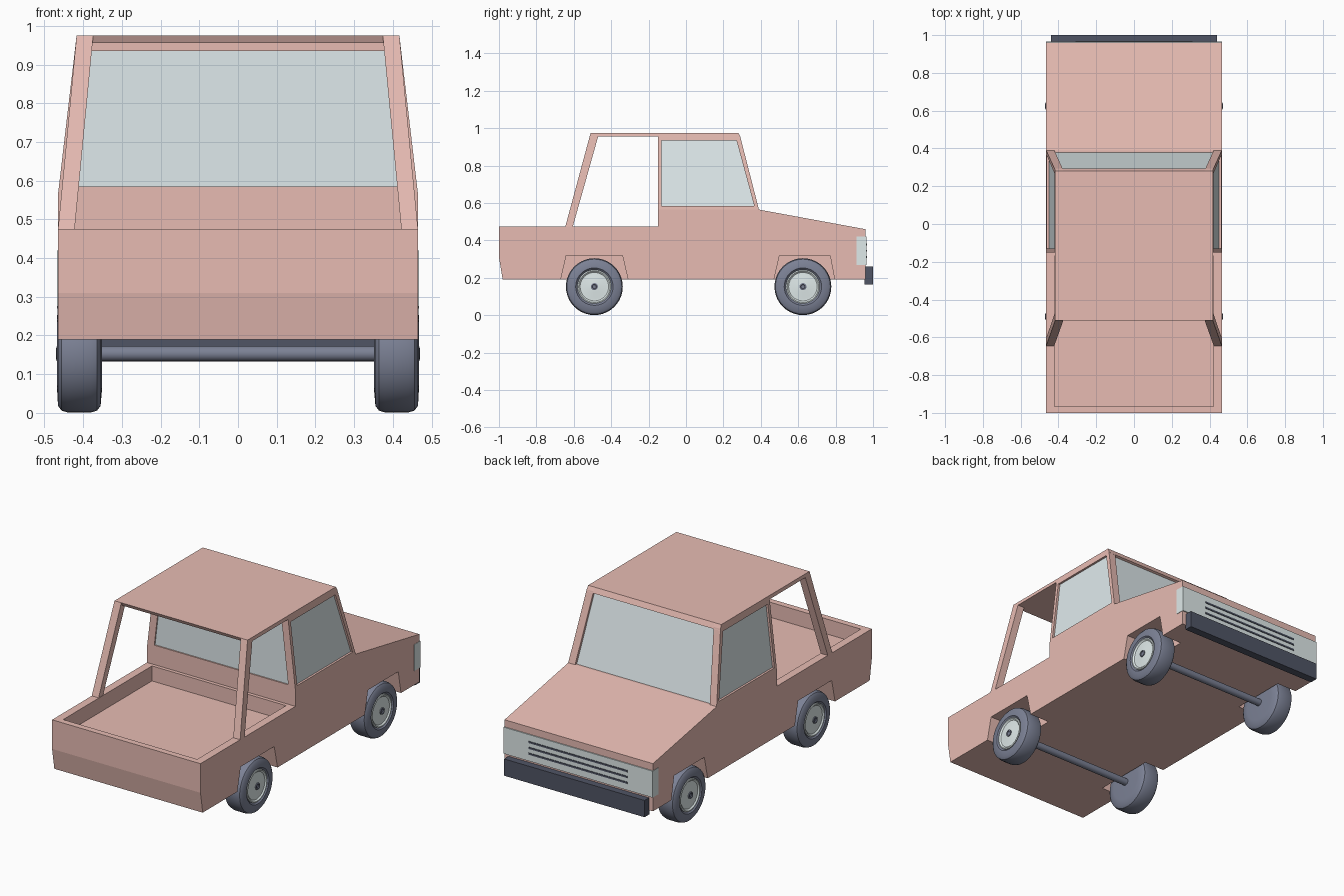
import bpy, bmesh, math

if "Cube" in bpy.data.objects:
    bpy.data.objects.remove(bpy.data.objects["Cube"])


def material(name, rgb):
    m = bpy.data.materials.new(name)
    m.diffuse_color = (*rgb, 1)
    m.use_nodes = True
    m.node_tree.nodes["Principled BSDF"].inputs["Base Color"].default_value = m.diffuse_color
    return m


PAINT = material("paint", (0.80, 0.50, 0.45))
GLASS = material("glass", (0.74, 0.82, 0.84))
TYRE = material("rubber", (0.20, 0.22, 0.30))
DARK = material("dark_trim", (0.08, 0.09, 0.13))
PALE = material("pale_trim", (0.74, 0.82, 0.82))


def finish(name, bm, mat, smooth=False):
    bmesh.ops.remove_doubles(bm, verts=bm.verts, dist=1e-5)
    bmesh.ops.recalc_face_normals(bm, faces=bm.faces)
    me = bpy.data.meshes.new(name)
    bm.to_mesh(me)
    bm.free()
    ob = bpy.data.objects.new(name, me)
    bpy.context.collection.objects.link(ob)
    if mat:
        me.materials.append(mat)
    if smooth:
        bpy.context.view_layer.objects.active = ob
        ob.select_set(True)
        bpy.ops.object.shade_smooth_by_angle(angle=math.radians(35))
        ob.select_set(False)
    return ob


def prism(name, pts, x0, x1, mat):
    """Extrude a (y, z) outline along x."""
    bm = bmesh.new()
    f = bm.faces.new([bm.verts.new((x0, y, z)) for y, z in pts])
    r = bmesh.ops.extrude_face_region(bm, geom=[f])
    for v in r["geom"]:
        if isinstance(v, bmesh.types.BMVert):
            v.co.x = x1
    bm.faces.ensure_lookup_table()
    return finish(name, bm, mat)


def box(name, x0, x1, y0, y1, z0, z1, mat):
    return prism(name, [(y0, z0), (y1, z0), (y1, z1), (y0, z1)], x0, x1, mat)


def lathe(name, prof, y, z, side, mat, n=40):
    """Revolve (x, radius) points about a wheel axle."""
    bm = bmesh.new()
    vs = [bm.verts.new((side * x, y, z + r)) for x, r in prof]
    es = [bm.edges.new(p) for p in zip(vs, vs[1:])]
    bmesh.ops.spin(bm, geom=vs + es, cent=(0, y, z), axis=(1, 0, 0),
                   angle=math.tau, steps=n)
    return finish(name, bm, mat, True)


def slab(name, corners, offset, mat):
    """Thin panel from four corners and a thickness vector."""
    bm = bmesh.new()
    f = bm.faces.new([bm.verts.new(c) for c in corners])
    r = bmesh.ops.extrude_face_region(bm, geom=[f])
    bmesh.ops.translate(bm, vec=offset,
                        verts=[v for v in r["geom"] if isinstance(v, bmesh.types.BMVert)])
    return finish(name, bm, mat)


# Lower body with bed and wheel arches cut out
body = prism("lower_body", [(-0.98, 0.19), (-1, 0.31), (-1, 0.475), (-0.15, 0.475),
                            (-0.15, 0.565), (0.39, 0.565), (0.96, 0.46), (0.96, 0.19)],
             -0.465, 0.465, PAINT)
cutters = [box("bed_cutter", -0.42, 0.42, -0.965, -0.17, 0.39, 0.7, None)]
for s in (1, -1):
    for a, b, c, d in ((-0.67, -0.64, -0.34, -0.31), (0.47, 0.50, 0.77, 0.795)):
        cutters.append(prism("arch_cutter", [(a, 0.19), (b, 0.32), (c, 0.32), (d, 0.19),
                                             (d, 0.1), (a, 0.1)], s * 0.34, s * 0.6, None))
for c in cutters:
    c.hide_render = True
    c.hide_set(True)
    m = body.modifiers.new("cut", "BOOLEAN")
    m.operation = "DIFFERENCE"
    m.solver = "EXACT"
    m.object = c


# Cab sides lean inwards above the belt line
def lean(y, z):
    z0 = 0.475 if y < -0.3 else 0.565
    return 0.465 - 0.048 * max(0, z - z0) / (0.975 - z0)


SIDE = [
    [(-0.645, 0.475), (-0.605, 0.475), (-0.47, 0.955), (-0.51, 0.975)],
    [(-0.47, 0.955), (-0.15, 0.955), (-0.15, 0.975), (-0.51, 0.975)],
    [(-0.15, 0.565), (-0.13, 0.565), (-0.13, 0.585), (-0.13, 0.935), (-0.15, 0.955)],
    [(-0.13, 0.935), (0.27, 0.935), (0.29, 0.955), (0.28, 0.975), (-0.15, 0.975), (-0.15, 0.955)],
    [(0.27, 0.935), (0.365, 0.585), (0.39, 0.565), (0.29, 0.955)],
    [(-0.13, 0.565), (0.39, 0.565), (0.365, 0.585), (-0.13, 0.585)],
]
WINDOW = [(-0.13, 0.585), (0.365, 0.585), (0.27, 0.935), (-0.13, 0.935)]
for s, tag in ((1, "right"), (-1, "left")):
    bm = bmesh.new()
    for poly in SIDE:
        bm.faces.new([bm.verts.new((s * lean(y, z), y, z)) for y, z in poly])
    bmesh.ops.remove_doubles(bm, verts=bm.verts, dist=1e-5)
    r = bmesh.ops.extrude_face_region(bm, geom=bm.faces[:])
    bmesh.ops.translate(bm, vec=(-s * 0.043, 0, 0),
                        verts=[v for v in r["geom"] if isinstance(v, bmesh.types.BMVert)])
    finish(tag + "_cab_frame", bm, PAINT)
    slab(tag + "_side_window", [(s * (lean(y, z) - 0.012), y, z) for y, z in WINDOW],
         (-s * 0.01, 0, 0), GLASS)

# Roof with front header, rear header and sills
prism("roof", [(-0.51, 0.975), (0.28, 0.975), (0.293, 0.945), (0.275, 0.938),
               (0.26, 0.955), (-0.50, 0.955)], -0.416, 0.416, PAINT)
box("rear_header", -0.38, 0.38, -0.15, -0.13, 0.935, 0.956, PAINT)
box("rear_sill", -0.43, 0.43, -0.15, -0.13, 0.56, 0.585, PAINT)

# Windscreen and rear window
slab("windscreen", [(-0.42, 0.378, 0.565), (0.42, 0.378, 0.565),
                    (0.378, 0.28, 0.942), (-0.378, 0.28, 0.942)], (0, -0.01, 0), GLASS)
slab("rear_window", [(-0.42, -0.143, 0.58), (0.42, -0.143, 0.58),
                     (0.378, -0.143, 0.94), (-0.378, -0.143, 0.94)], (0, 0.01, 0), GLASS)

# Nose: wraparound light panel, slats and bumper
box("grille_panel", -0.467, 0.467, 0.912, 0.966, 0.27, 0.42, PALE)
for i in range(3):
    z = 0.312 + i * 0.033
    box("grille_slat", -0.31, 0.31, 0.96, 0.969, z - 0.005, z + 0.005, DARK)
box("front_bumper", -0.44, 0.44, 0.955, 1.0, 0.165, 0.26, DARK)

# Wheels and axles
ZC = 0.153
for y, tag in ((-0.49, "rear"), (0.625, "front")):
    lathe(tag + "_axle", [(-0.36, 0.0), (-0.36, 0.02), (0.36, 0.02), (0.36, 0.0)],
          y, ZC, 1, TYRE, 16)
    for s in (1, -1):
        lathe(tag + "_tyre", [(0.352, 0), (0.352, 0.10), (0.355, 0.135), (0.364, 0.147),
                              (0.38, 0.152), (0.44, 0.152), (0.456, 0.147), (0.465, 0.135),
                              (0.467, 0.10), (0.455, 0.088), (0.455, 0)], y, ZC, s, TYRE)
        lathe(tag + "_rim", [(0.45, 0.09), (0.463, 0.09), (0.465, 0.084), (0.458, 0.076),
                             (0.458, 0.065), (0.464, 0.03), (0.464, 0)], y, ZC, s, PALE)
        lathe(tag + "_hub", [(0.46, 0.019), (0.469, 0.019), (0.47, 0.012), (0.466, 0.01),
                             (0.466, 0)], y, ZC, s, TYRE, 20)
